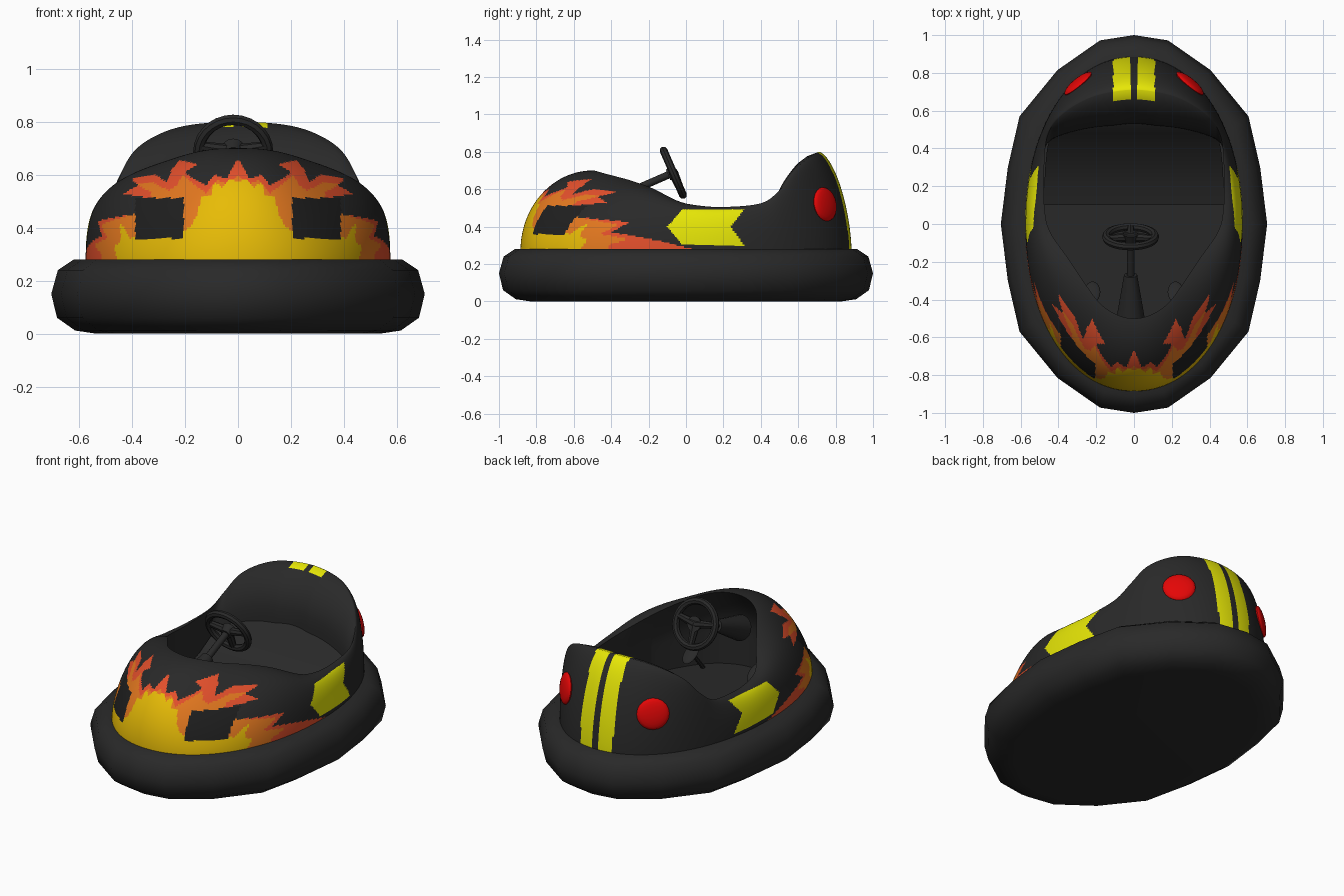
import bpy, bmesh, math
from mathutils import Vector, Matrix

if "Cube" in bpy.data.objects:
    bpy.data.objects.remove(bpy.data.objects["Cube"])

def mat(name, rgb):
    m = bpy.data.materials.new(name)
    m.diffuse_color = (*rgb, 1)
    m.use_nodes = True
    m.node_tree.nodes["Principled BSDF"].inputs["Base Color"].default_value = m.diffuse_color
    return m

DARK = mat("charcoal", (0.022, 0.022, 0.022))
BLACK = mat("headlight black", (0.014, 0.014, 0.014))
GOLD = mat("flame gold", (0.80, 0.50, 0.002))
ORANGE = mat("flame orange", (0.78, 0.19, 0.014))
RED = mat("flame red", (0.78, 0.08, 0.025))
NEON = mat("neon yellow", (0.80, 0.80, 0.002))
LAMP = mat("lamp red", (0.78, 0.002, 0.002))

def finish(name, bm, mats, angle=40):
    bmesh.ops.recalc_face_normals(bm, faces=bm.faces)
    me = bpy.data.meshes.new(name)
    bm.to_mesh(me)
    bm.free()
    for m in mats:
        me.materials.append(m)
    me.shade_smooth()
    me.set_sharp_from_angle(angle=math.radians(angle))
    ob = bpy.data.objects.new(name, me)
    bpy.context.collection.objects.link(ob)
    return ob

def bridge(bm, rings):
    """Skin closed rings of vertices, return faces with their row."""
    out = []
    for r in range(len(rings) - 1):
        a, b = rings[r], rings[r + 1]
        for i in range(len(a)):
            j = (i + 1) % len(a)
            out.append((r, bm.faces.new((a[i], a[j], b[j], b[i]))))
    return out

# --- bumper: oval ring with few sides and a closed underside
bm = bmesh.new()
q = [(0, 1), (.18, .972), (.405, .815), (.606, .57), (.668, .30), (.705, 0)]
h = q + [(x, -y) for x, y in reversed(q[:-1])]
outline = h + [(-x, y) for x, y in reversed(h[1:-1])]
prof = [(.16, .28), (.085, .28), (.025, .24), (0, .15), (.022, .06), (.09, .012), (.17, 0)]
rings = [[bm.verts.new((x * (1 - d / .705), y * (1 - d), z)) for x, y in outline] for d, z in prof]
bridge(bm, rings)
bm.faces.new(rings[-1])
finish("bumper", bm, [DARK], 50)

# --- body shell: from the oval base up to the cockpit rim and down inside
RIM = [Vector(p) for p in (
    (0, -.5, .70), (.09, -.48, .697), (.18, -.42, .68), (.27, -.3, .648), (.35, -.18, .605),
    (.44, -.05, .54), (.47, .05, .515), (.477, .2, .505), (.47, .4, .525), (.445, .5, .595),
    (.39, .57, .69), (.30, .635, .752), (.18, .685, .788), (0, .71, .80))]
STEPS, ROWS, INNER, FLOOR, BASE = 22, 64, 10, .2, .27

def rim_points():
    flip = lambda v: Vector((-v.x, v.y, v.z))
    p = [flip(RIM[1])] + RIM + [flip(RIM[-2])]
    half = []
    for i in range(1, len(RIM)):
        a, b, c, d = p[i - 1:i + 3]
        for s in range(STEPS):
            t = s / STEPS
            half.append(.5 * (2 * b + (c - a) * t + (2 * a - 5 * b + 4 * c - d) * t * t
                              + (3 * b - a - 3 * c + d) * t ** 3))
    return half + [RIM[-1]] + [flip(v) for v in reversed(half[1:])]

def base_point(e):
    a = math.atan2(e.y / .885, e.x / .575)
    c, s = math.cos(a), math.sin(a)
    r = (abs(c) ** 2.1 + abs(s) ** 2.1) ** (-1 / 2.1)
    return Vector((.575 * r * c, .885 * r * s, BASE)), c, s

def column(e):
    b, c, s = base_point(e)
    n = 2 / (2 + .6 * c ** 4 - .35 * max(0, s) ** 4 - (.4 if s < 0 else .2) * (2 * c * s) ** 2)
    pts = []
    for k in range(ROWS + 1):
        t = k / ROWS * math.pi / 2
        f = 1 - max(0, math.cos(t)) ** n
        pts.append(Vector((b.x + (e.x - b.x) * f, b.y + (e.y - b.y) * f,
                           BASE + (e.z - BASE) * math.sin(t) ** n)))
    w = min(1, max(0, (e.y - .4) / .3))          # seat back bulges forward
    u = .35 * min(1, max(0, -e.y / .2))          # foot well runs under the hood
    for k in range(1, INNER + 1):
        s = k / INNER
        g = math.sin(min(1, 1.8 * s) * math.pi / 2)
        pts.append(Vector((e.x + (b.x - e.x) * u * g, e.y + (b.y - e.y) * u * g - .18 * w * g,
                           e.z + (FLOOR - e.z) * s ** (1 + .5 * w))))
    return pts

def inside(x, y, poly):
    hit = False
    for (x1, y1), (x2, y2) in zip(poly, poly[1:] + poly[:1]):
        if (y1 > y) != (y2 > y) and x < (x2 - x1) * (y - y1) / (y2 - y1) + x1:
            hit = not hit
    return hit

# flame outlines, (x, z) seen from the front and (y, z) seen from the side
FRONT = [
    (2, [(-.01, .2), (-.01, .57), (.03, .585), (.06, .55), (.09, .575), (.10, .52), (.14, .52), (.15, .46),
         (.18, .40), (.23, .38), (.6, .38), (.6, .2)]),
    (3, [(-.01, .2), (-.01, .61), (.03, .56), (.08, .58), (.12, .53), (.16, .56), (.21, .6), (.23, .56),
         (.26, .54), (.32, .57), (.6, .56), (.6, .2)]),
    (4, [(-.01, .2), (-.01, .66), (.01, .65), (.04, .585), (.09, .6), (.12, .56), (.17, .585), (.2, .61),
         (.15, .64), (.22, .655), (.25, .62), (.27, .57), (.31, .6), (.6, .59), (.6, .2)])]
SIDE = [
    (2, [(-1, .2), (-1, .5), (-.8, .42), (-.62, .36), (-.52, .425), (-.57, .35), (-.53, .33), (-.62, .2)]),
    (3, [(-1, .2), (-1, .55), (-.72, .58), (-.6, .61), (-.62, .57), (-.45, .565), (-.6, .53), (-.63, .46),
         (-.47, .43), (-.36, .41), (-.46, .36), (-.3, .335), (-.42, .3), (-.4, .2)]),
    (4, [(-1, .2), (-1, .6), (-.66, .64), (-.5, .65), (-.58, .61), (-.37, .585), (-.47, .56), (-.42, .525),
         (-.56, .52), (-.6, .48), (-.58, .45), (-.45, .437), (-.3, .425), (-.4, .37), (-.25, .345),
         (-.1, .315), (.04, .275), (.02, .2)])]
ARROW = [(-.1, .4), (-.02, .492), (.31, .492), (.24, .4), (.31, .3), (-.02, .3)]

def paint(row, c):
    x, y, z = abs(c.x), c.y, c.z
    if y > .67 and .018 < x < .11 and row < ROWS + 1:
        return 5
    if row >= ROWS:
        return 0
    if y < -.5 and .205 < x < .388 and .36 < z < .512:
        return 1
    if x > .45 and inside(y, z, ARROW):
        return 5
    if y < .05:
        for idx, poly in (FRONT if x < .33 and y < -.3 else SIDE):
            if inside(x if poly[0][0] > -.5 else y, z, poly):
                return idx
    return 0

bm = bmesh.new()
cols = [[bm.verts.new(p) for p in column(e)] for e in rim_points()]
rings = [list(r) for r in zip(*cols)]
for row, f in bridge(bm, rings):
    f.material_index = paint(row, f.calc_center_median())
bm.faces.new(rings[-1])
body = finish("body", bm, [DARK, BLACK, GOLD, ORANGE, RED, NEON])

# --- seat: sloping profile swept across the cockpit
bm = bmesh.new()
seat = [(.1, .19, .478), (.1, .22, .478), (.2, .25, .475), (.3, .295, .47), (.4, .365, .46),
        (.48, .44, .44), (.53, .50, .41), (.57, .51, .38), (.57, .19, .38)]
sides = [[bm.verts.new((sx * w, y, z)) for y, z, w in seat] for sx in (-1, 1)]
bridge(bm, sides)
for s in sides:
    bm.faces.new(s)
finish("seat", bm, [DARK])

# --- small parts
def rod(name, a, b, r1, r2, seg=12):
    a, b = Vector(a), Vector(b)
    d = b - a
    bm = bmesh.new()
    bmesh.ops.create_cone(bm, cap_ends=True, segments=seg, radius1=r1, radius2=r2, depth=d.length,
                          matrix=Matrix.Translation((a + b) / 2) @ d.to_track_quat('Z', 'Y').to_matrix().to_4x4())
    finish(name, bm, [DARK])

def blob(name, at, normal, size, m):
    bm = bmesh.new()
    q = Vector(normal).to_track_quat('Z', 'Y').to_matrix().to_4x4()
    bmesh.ops.create_uvsphere(bm, u_segments=20, v_segments=10, radius=1,
                              matrix=Matrix.Translation(at) @ q @ Matrix.Diagonal((*size, 1)))
    finish(name, bm, [m])

# tail lamps sit on the shell
for sx, side in ((-1, "left"), (1, "right")):
    v = min(body.data.vertices, key=lambda v: (v.co - Vector((sx * .295, .745, .52))).length)
    blob("tail_lamp_" + side, v.co, v.normal, (.092, .092, .024), LAMP)
    blob("pedal_" + side, (sx * .22, -.36, .33), (0, .6, .8), (.042, .07, .012), DARK)
    rod("pedal_arm_" + side, (sx * .22, -.38, .32), (sx * .22, -.48, .2), .012, .012, 8)

# --- steering wheel, spokes and column
hub = Vector((-.018, -.068, .688))
axis = Vector((0, -.917, -.40))
up = Vector((0, -.40, .917))
right = Vector((1, 0, 0))
bm = bmesh.new()
rings = []
for i in range(28):
    a = i * math.tau / 28
    out = right * math.cos(a) + up * math.sin(a)
    rings.append([bm.verts.new(hub + out * (.13 + .021 * math.cos(b)) + axis * .021 * math.sin(b))
                  for b in (k * math.tau / 8 for k in range(8))])
bridge(bm, rings + rings[:1])
finish("steering_wheel", bm, [DARK])
for i, a in enumerate((10, 170, 270)):
    a = math.radians(a)
    rod(f"wheel_spoke_{i + 1}", hub, hub + (right * math.cos(a) + up * math.sin(a)) * .13, .026, .018, 8)
rod("wheel_hub", hub - axis * .018, hub + axis * .03, .045, .03, 16)
rod("steering_shaft", hub, hub + axis * .26, .02, .02)
rod("steering_column", hub + axis * .22, hub + axis * .47, .035, .075, 16)
